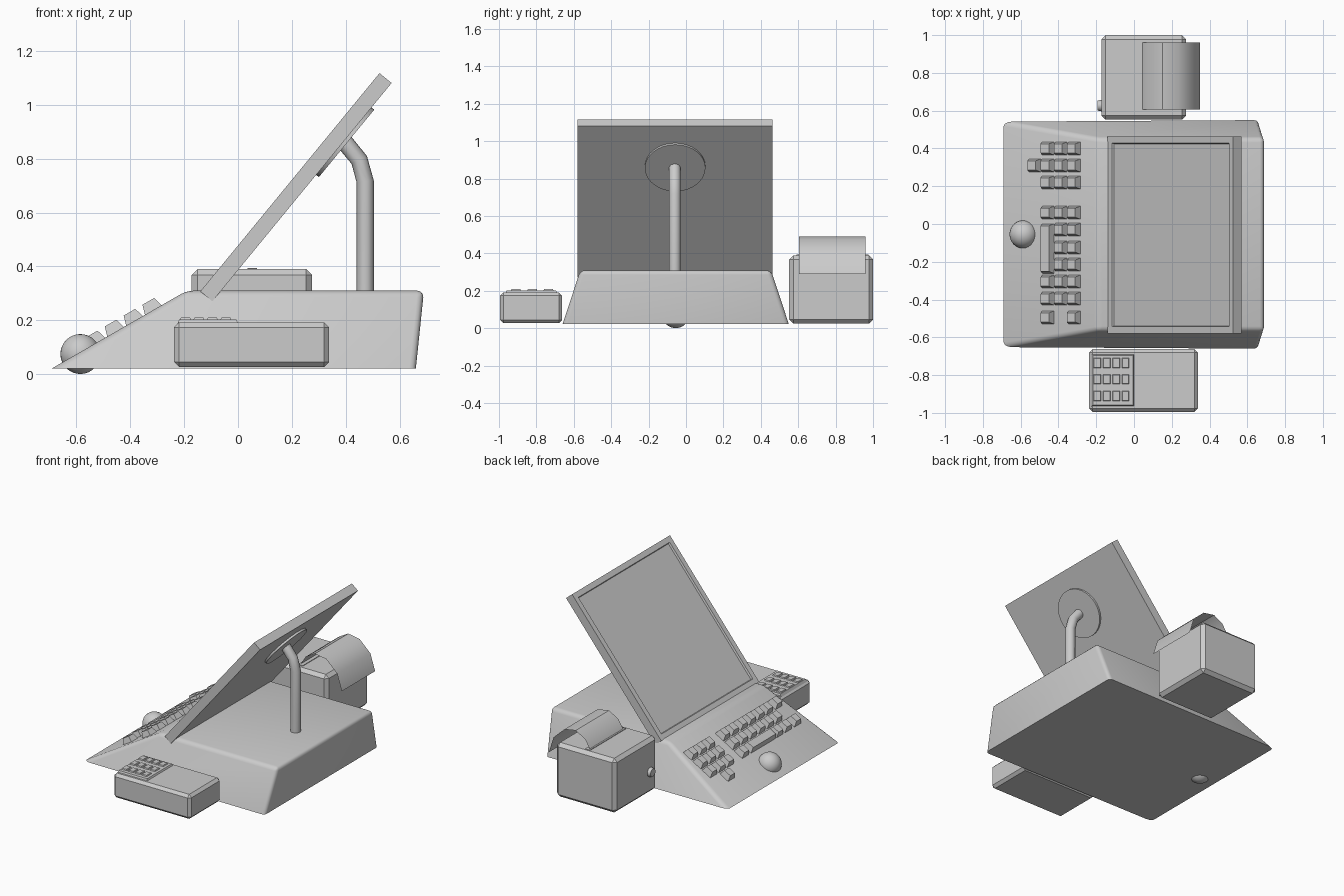
import bpy, bmesh, math
from mathutils import Matrix, Vector

if "Cube" in bpy.data.objects:
    bpy.data.objects.remove(bpy.data.objects["Cube"])

YC = -0.055                                   # centre line of the terminal
SLOPE = math.atan2(0.288, 0.5)                # keyboard slope
TILT = math.atan2(0.81, 0.665)                # screen tilt


def finish(bm, name, smooth=True):
    bmesh.ops.recalc_face_normals(bm, faces=bm.faces[:])
    mesh = bpy.data.meshes.new(name)
    bm.to_mesh(mesh)
    bm.free()
    ob = bpy.data.objects.new(name, mesh)
    bpy.context.collection.objects.link(ob)
    if smooth:
        bpy.ops.object.select_all(action='DESELECT')
        bpy.context.view_layer.objects.active = ob
        ob.select_set(True)
        bpy.ops.object.shade_smooth_by_angle(angle=math.radians(35))
    return ob


def box(name, lo, hi, bevel=0.0):
    bm = bmesh.new()
    lo, hi = Vector(lo), Vector(hi)
    m = Matrix.Translation((lo + hi) / 2) @ Matrix.Diagonal((*(hi - lo), 1))
    bmesh.ops.create_cube(bm, size=1, matrix=m)
    if bevel:
        bmesh.ops.bevel(bm, geom=bm.edges[:], offset=bevel, segments=1, affect='EDGES')
    return finish(bm, name, False)


def frustum(bm, matrix, sx, sy, h, taper):
    # key cap: base on the local z = 0 plane, smaller top
    m = Matrix.Translation((0, 0, h / 2)) @ Matrix.Diagonal((sx, sy, h, 1))
    verts = bmesh.ops.create_cube(bm, size=1, matrix=m)['verts']
    for v in verts:
        if v.co.z > h / 2:
            v.co.x -= math.copysign(taper, v.co.x)
            v.co.y -= math.copysign(taper, v.co.y)
    bmesh.ops.transform(bm, matrix=matrix, verts=verts)


# wedge-shaped body with softened upper edges
bm = bmesh.new()
profile = [(-0.69, 0.597, 0.022), (0.66, 0.605, 0.022), (0.69, 0.51, 0.31), (-0.19, 0.51, 0.31)]
sides = [[bm.verts.new((x, YC + s * w, z)) for x, w, z in profile] for s in (-1, 1)]
a, b = sides
bm.faces.new(a)
bm.faces.new(b[::-1])
for i in range(4):
    j = (i + 1) % 4
    bm.faces.new((a[i], b[i], b[j], a[j]))
upper = [e for e in bm.edges if max(v.co.z for v in e.verts) > 0.2]
bmesh.ops.bevel(bm, geom=upper, offset=0.024, segments=3, profile=0.5, affect='EDGES')
finish(bm, "body")

# tilted screen with recessed display
bm = bmesh.new()
screen_m = Matrix.Translation((0.215, -0.058, 0.694)) @ Matrix.Rotation(-TILT, 4, 'Y')
bmesh.ops.create_cube(bm, size=1, matrix=Matrix.Diagonal((1.048, 1.042, 0.058, 1)))
bm.normal_update()
front = max(bm.faces, key=lambda f: f.calc_center_median().z)
bmesh.ops.inset_region(bm, faces=[front], thickness=0.05)
bmesh.ops.inset_region(bm, faces=[front], thickness=0.006, depth=-0.012)
bmesh.ops.transform(bm, matrix=screen_m, verts=bm.verts[:])
finish(bm, "screen", False)

# round mounting plate behind the screen
bm = bmesh.new()
bmesh.ops.create_cone(bm, cap_ends=True, segments=32, radius1=0.162, radius2=0.162, depth=0.02,
                      matrix=screen_m @ Matrix.Translation((0.245, 0, -0.032)))
finish(bm, "mount_plate")

# bent support arm
curve = bpy.data.curves.new("arm_path", 'CURVE')
curve.dimensions = '3D'
curve.bevel_depth = 0.032
curve.bevel_resolution = 3
curve.use_fill_caps = True
spline = curve.splines.new('POLY')
path = [(0.472, 0.28), (0.472, 0.715), (0.45, 0.795), (0.395, 0.862)]
spline.points.add(len(path) - 1)
for p, (x, z) in zip(spline.points, path):
    p.co = (x, YC - 0.005, z, 1)
spline.use_smooth = True
arm = bpy.data.objects.new("support_arm", curve)
bpy.context.collection.objects.link(arm)

# trackball
bm = bmesh.new()
bmesh.ops.create_uvsphere(bm, u_segments=32, v_segments=16, radius=0.074,
                          matrix=Matrix.Translation((-0.585, YC, 0.075)))
finish(bm, "trackball")

# keyboard on the slope
bm = bmesh.new()
cols = (-0.45, -0.38, -0.31)


def key(x, y, width=0.072):
    z = 0.022 + (x + 0.69) * math.tan(SLOPE)
    m = Matrix.Translation((x, y, z)) @ Matrix.Rotation(-SLOPE, 4, 'Y')
    frustum(bm, m @ Matrix.Translation((-0.005, 0, -0.005)), 0.074, width, 0.042, 0.012)


for y in (0.40, 0.31, 0.22, 0.06, -0.305, -0.395):
    for x in cols:
        key(x, y)
for y in (-0.03, -0.125, -0.215):
    for x in cols[1:]:
        key(x, y)
key(-0.52, 0.31)
key(cols[0], -0.495)
key(cols[2], -0.495)
key(cols[0], -0.13, 0.265)
finish(bm, "keyboard_keys", False)

# receipt printer with paper slot and feed button
box("printer", (-0.172, 0.552, 0.025), (0.275, 1.0, 0.39), 0.022)
box("paper_slot", (0.035, 0.59, 0.38), (0.07, 0.975, 0.394))
bm = bmesh.new()
bmesh.ops.create_cone(bm, cap_ends=True, segments=20, radius1=0.033, radius2=0.026, depth=0.03,
                      matrix=Matrix.Translation((-0.178, 0.627, 0.17)) @ Matrix.Rotation(-math.pi / 2, 4, 'Y'))
finish(bm, "feed_button")

# curling paper strip
bm = bmesh.new()
curl = [(0.04, 0.385), (0.08, 0.45), (0.15, 0.49), (0.235, 0.475), (0.315, 0.40), (0.35, 0.29)]
rows = [[bm.verts.new((x, y, z)) for y in (0.605, 0.96)] for x, z in curl]
for p, q in zip(rows, rows[1:]):
    bm.faces.new((p[0], q[0], q[1], p[1]))
paper = finish(bm, "paper")
paper.data.polygons.foreach_set("use_smooth", [True] * len(paper.data.polygons))

# card reader with raised keypad
box("card_reader", (-0.237, -0.995, 0.027), (0.338, -0.662, 0.192), 0.018)
bm = bmesh.new()
frustum(bm, Matrix.Translation((-0.112, -0.827, 0.185)), 0.228, 0.28, 0.018, 0.008)
finish(bm, "keypad_base", False)
bm = bmesh.new()
for x in (-0.195, -0.145, -0.095, -0.045):
    for y in (-0.735, -0.822, -0.91):
        frustum(bm, Matrix.Translation((x, y, 0.2)), 0.042, 0.055, 0.01, 0.004)
finish(bm, "keypad_keys", False)
